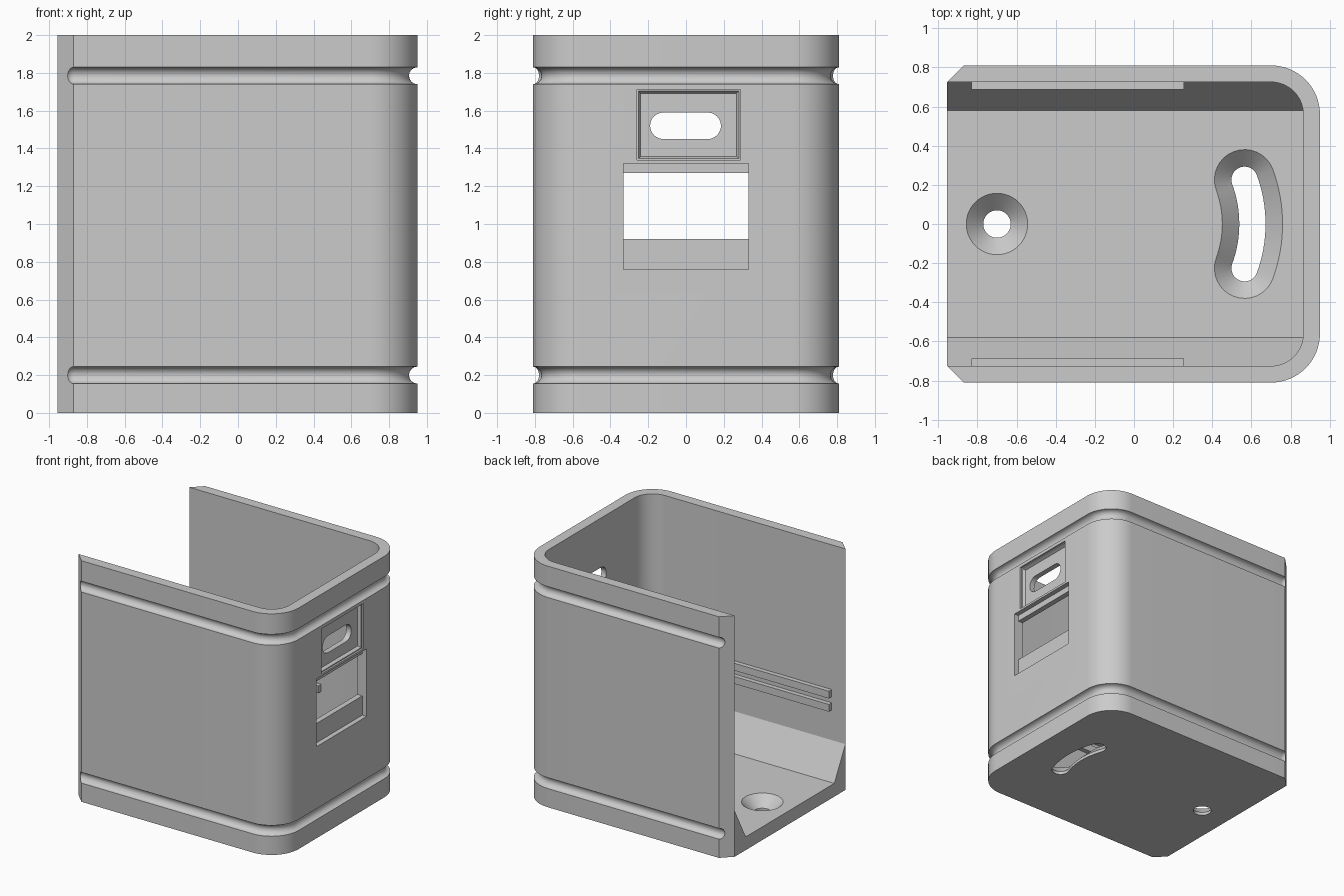
import bpy, bmesh, math
from mathutils import Vector

if "Cube" in bpy.data.objects:
    bpy.data.objects.remove(bpy.data.objects["Cube"])

BACK, FRONT, HALF, TOP = -0.955, 0.95, 0.81, 2.0   # opening end, closed end, half width, height
WALL, FLOOR, CORNER, BEVEL = 0.085, 0.11, 0.25, 0.085

grey = bpy.data.materials.new("plain_grey")
grey.use_nodes = True
grey.diffuse_color = (0.6, 0.6, 0.6, 1)
grey.node_tree.nodes["Principled BSDF"].inputs["Base Color"].default_value = (0.6, 0.6, 0.6, 1)


def loft(name, rings):
    """Closed solid through matching rings of points."""
    bm = bmesh.new()
    loops = [[bm.verts.new(p) for p in ring] for ring in rings]
    n = len(loops[0])
    for a, b in zip(loops, loops[1:]):
        for i in range(n):
            j = (i + 1) % n
            bm.faces.new((a[i], a[j], b[j], b[i]))
    bm.faces.new(loops[0][::-1])
    bm.faces.new(loops[-1])
    bmesh.ops.recalc_face_normals(bm, faces=bm.faces)
    return to_object(name, bm)


def to_object(name, bm):
    mesh = bpy.data.meshes.new(name)
    bm.to_mesh(mesh)
    bm.free()
    mesh.materials.append(grey)
    obj = bpy.data.objects.new(name, mesh)
    bpy.context.collection.objects.link(obj)
    return obj


def upright(name, outline, z0, z1):
    return loft(name, [[(x, y, z) for x, y in outline] for z in (z0, z1)])


def box(name, lo, hi):
    (x0, y0, z0), (x1, y1, z1) = lo, hi
    return upright(name, [(x0, y0), (x1, y0), (x1, y1), (x0, y1)], z0, z1)


def cut(target, cutter):
    """Subtract the cutter, bake the result and discard the cutter."""
    cutter.hide_render = True
    mod = target.modifiers.new("cut", 'BOOLEAN')
    mod.operation, mod.solver, mod.object = 'DIFFERENCE', 'EXACT', cutter
    graph = bpy.context.evaluated_depsgraph_get()
    baked = bpy.data.meshes.new_from_object(target.evaluated_get(graph))
    target.modifiers.clear()
    target.data = baked
    bpy.data.objects.remove(cutter)


def arc(cx, cy, r, a0, a1, n=16):
    angles = [math.radians(a0 + (a1 - a0) * i / n) for i in range(n + 1)]
    return [(cx + r * math.cos(a), cy + r * math.sin(a)) for a in angles]


def u_path(x_open, x_end, half, r):
    """U-shaped line with two rounded corners at the closed end."""
    return ([(x_open, -half)] + arc(x_end - r, r - half, r, -90, 0)
            + arc(x_end - r, half - r, r, 0, 90) + [(x_open, half)])


# Outer block with bevelled edges at the open end
outline = u_path(BACK + BEVEL, FRONT, HALF, CORNER)
body = upright("housing_shell", outline + [(BACK, HALF - BEVEL), (BACK, BEVEL - HALF)], 0, TOP)

# Cavity, with sloped fillets left along both long sides of the floor
inner = HALF - WALL
cavity = upright("cavity", u_path(-1.2, FRONT - WALL, inner, CORNER - WALL), FLOOR, TOP + 0.2)
for side in (-1, 1):
    tri = [(0.58, FLOOR), (inner, 0.38), (0.9, 0.38), (0.9, 0), (0.58, 0)]
    cut(cavity, loft("fillet", [[(x, side * y, z) for y, z in tri] for x in (-1.4, 1.1)]))
cut(body, cavity)

# Round grooves around the outside, with ball ends
GROOVE = 0.045
for z in (0.2, 1.785):
    curve = bpy.data.curves.new("groove", 'CURVE')
    curve.dimensions = '3D'
    curve.bevel_depth, curve.bevel_resolution, curve.use_fill_caps = GROOVE, 6, True
    spline = curve.splines.new('POLY')
    spline.points.add(len(outline) - 1)
    for point, (x, y) in zip(spline.points, outline):
        point.co = (x, y, z, 1)
    helper = bpy.data.objects.new("groove_path", curve)
    bpy.context.collection.objects.link(helper)
    graph = bpy.context.evaluated_depsgraph_get()
    bm = bmesh.new()
    bm.from_mesh(bpy.data.meshes.new_from_object(helper.evaluated_get(graph)))
    bpy.data.objects.remove(helper)
    bmesh.ops.remove_doubles(bm, verts=bm.verts, dist=0.0001)
    bmesh.ops.recalc_face_normals(bm, faces=bm.faces)
    cut(body, to_object("groove", bm))
    for side in (-1, 1):
        bm = bmesh.new()
        bmesh.ops.create_uvsphere(bm, u_segments=24, v_segments=16, radius=GROOVE)
        bmesh.ops.translate(bm, verts=bm.verts, vec=Vector((BACK + BEVEL, side * HALF, z)))
        cut(body, to_object("groove_end", bm))

# Wide window: shallow recess, then an opening through the wall
cut(body, box("window_recess", (FRONT - 0.04, -0.33, 0.76), (1.1, 0.33, 1.32)))
cut(body, box("window_opening", (0.8, -0.33, 0.92), (1.1, 0.33, 1.27)))


# Label recess with tapered rim, and a rounded slot through it
def rim(x, d):
    y0, y1, z0, z1 = -0.26 + d, 0.288 - d, 1.338 + d, 1.712 - d
    return [(x, y0, z0), (x, y1, z0), (x, y1, z1), (x, y0, z1)]


cut(body, loft("label_recess", [rim(FRONT - 0.04, 0.02), rim(FRONT - 0.015, 0.008),
                                rim(FRONT - 0.015, 0), rim(1.1, 0)]))
slot = arc(0.115, 1.52, 0.07, -90, 90) + arc(-0.12, 1.52, 0.07, 90, 270)
cut(body, loft("slot", [[(x, y, z) for y, z in slot] for x in (0.8, 1.1)]))


# Countersunk screw hole and countersunk curved slot in the floor
def hole(r):
    return arc(-0.7, 0, r, 0, 352.5, 47)


def curved_slot(r, cx=-0.05, big=0.655, half=20.2):
    t = math.radians(half)
    ex, ey = cx + big * math.cos(t), big * math.sin(t)
    return (arc(cx, 0, big + r, -half, half) + arc(ex, ey, r, half, half + 180)[1:]
            + arc(cx, 0, big - r, half, -half)[1:] + arc(ex, -ey, r, 180 - half, 360 - half)[1:-1])


for name, shape, r in (("screw_hole", hole, 0.07), ("curved_slot", curved_slot, 0.067)):
    levels = [(-0.1, r), (0.025, r), (FLOOR, r + 0.087), (FLOOR + 0.02, r + 0.087)]
    cut(body, loft(name, [[(x, y, z) for x, y in shape(rad)] for z, rad in levels]))

bpy.context.view_layer.objects.active = body
for obj in bpy.context.selected_objects:
    obj.select_set(False)
body.select_set(True)
bpy.ops.object.shade_smooth_by_angle(angle=math.radians(25))

# Pairs of guide rails on both inner walls
for label, side in (("back", 1), ("front", -1)):
    for level, z in (("lower", 0.63), ("upper", 0.74)):
        ys = sorted((side * 0.687, side * (inner + 0.005)))
        box(f"{label}_{level}_rail", (-0.83, ys[0], z), (0.255, ys[1], z + 0.06))
